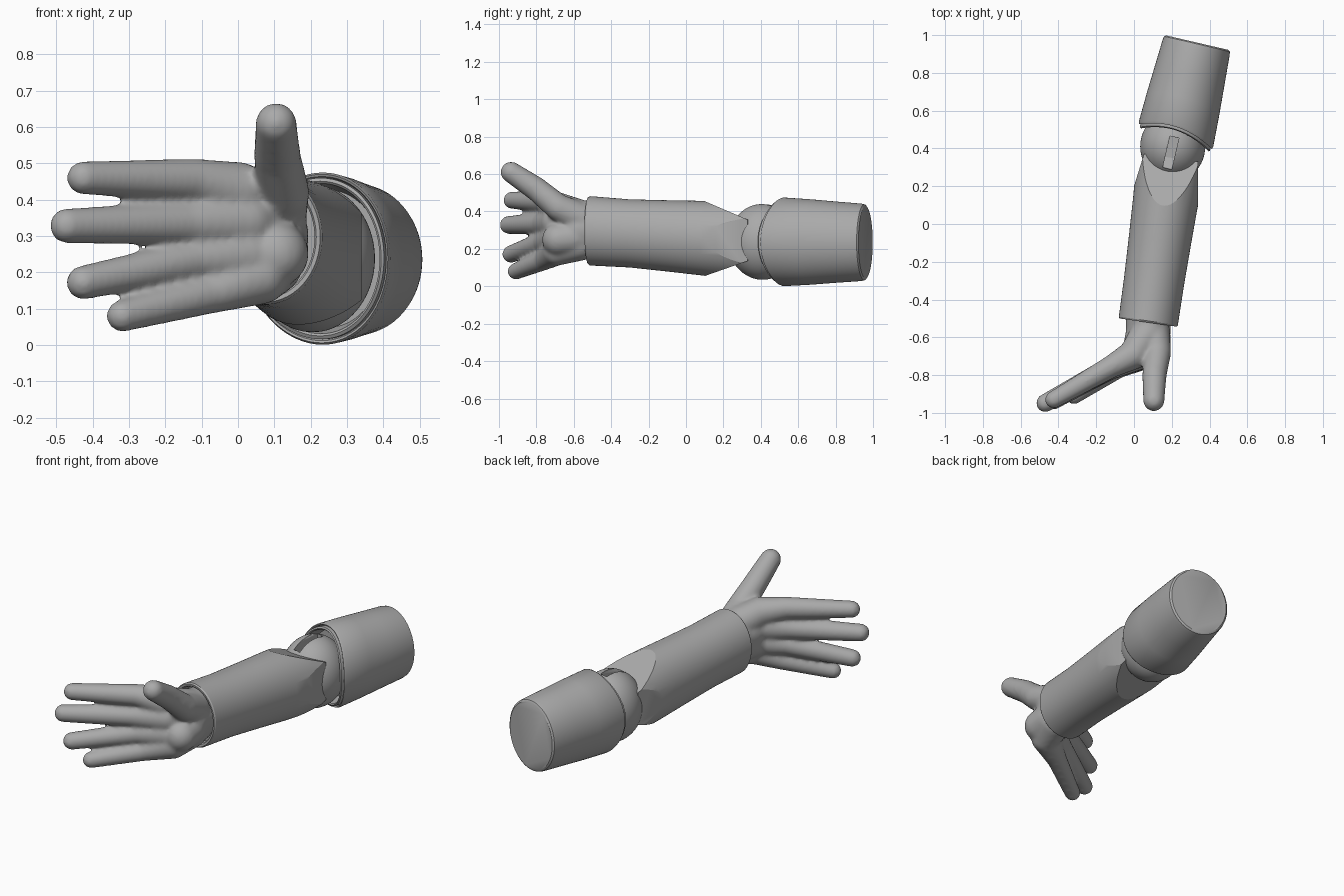
import bpy, bmesh, math
from mathutils import Vector, Matrix

cube = bpy.data.objects.get("Cube")
if cube:
    bpy.data.objects.remove(cube)

grey = bpy.data.materials.new("matte_grey")
grey.use_nodes = True
GREY = (0.4, 0.4, 0.4, 1)
grey.diffuse_color = GREY
grey.node_tree.nodes["Principled BSDF"].inputs["Base Color"].default_value = GREY


def finish(name, bm, angle=35):
    bmesh.ops.recalc_face_normals(bm, faces=bm.faces)
    mesh = bpy.data.meshes.new(name)
    bm.to_mesh(mesh)
    bm.free()
    mesh.materials.append(grey)
    obj = bpy.data.objects.new(name, mesh)
    bpy.context.collection.objects.link(obj)
    bpy.ops.object.select_all(action="DESELECT")
    obj.select_set(True)
    bpy.context.view_layer.objects.active = obj
    bpy.ops.object.shade_smooth_by_angle(angle=math.radians(angle))
    return obj


def tube(start, end, profile, saddle=0, tilt=0, sides=72):
    """Loft elliptical rings (t, width radius, height radius) along a line."""
    start, end = Vector(start), Vector(end)
    along = (end - start).normalized()
    up = Vector((0, 0, 1))
    across = along.cross(up).normalized()
    bm = bmesh.new()
    rings = []
    for t, rx, rz in profile:
        ring = []
        fade = max(0, 1 - max(t, 0))
        for i in range(sides):
            a = 2 * math.pi * i / sides
            shift = (saddle * math.sin(a) ** 2 + tilt * rx * math.cos(a)) * fade
            p = start.lerp(end, t) + across * rx * math.cos(a) + up * rz * math.sin(a)
            ring.append(bm.verts.new(p + along * shift))
        rings.append(ring)
    for a, b in zip(rings, rings[1:]):
        for i in range(sides):
            j = (i + 1) % sides
            bm.faces.new((a[i], a[j], b[j], b[i]))
    bm.faces.new(rings[0])
    bm.faces.new(rings[-1])
    return bm


# Upper arm sleeve with a stepped, saddle-shaped mouth
finish("upper_arm", tube((0.22, 0.465, 0.238), (0.335, 0.96, 0.235), [
    (0.12, 0.17, 0.19), (-0.03, 0.182, 0.207), (-0.04, 0.188, 0.213),
    (-0.03, 0.195, 0.222), (0.02, 0.195, 0.222), (0.0, 0.198, 0.226),
    (-0.005, 0.203, 0.232), (0.02, 0.207, 0.237), (0.35, 0.2, 0.228),
    (0.65, 0.191, 0.217), (0.95, 0.182, 0.207), (0.985, 0.179, 0.203),
    (1.0, 0.169, 0.193)], saddle=0.05, tilt=-0.1))

# Forearm: tapered tube with a lipped wrist opening
bm = tube((0.075, -0.52, 0.297), (0.2, 0.35, 0.24), [
    (0.06, 0.132, 0.157), (0.01, 0.136, 0.161), (0.0, 0.142, 0.167),
    (-0.002, 0.153, 0.179), (0.008, 0.158, 0.185), (0.03, 0.158, 0.185),
    (0.25, 0.16, 0.182), (0.5, 0.166, 0.191), (0.71, 0.172, 0.2),
    (0.85, 0.178, 0.203), (1.0, 0.18, 0.205)])
# Flats at the elbow end: above, below and on both sides
for point, normal in (((0, 0.1, 0.455), (0, 0.43, 1)),
                      ((0, 0.1, 0.055), (0, 0.35, -1)),
                      ((0.34, 0, 0), (1, 0, 0)),
                      ((0, 0.2, 0), (-1, 0.31, 0))):
    bmesh.ops.bisect_plane(bm, geom=bm.verts[:] + bm.edges[:] + bm.faces[:],
                           plane_co=point, plane_no=normal, clear_outer=True)
    bmesh.ops.holes_fill(bm, edges=[e for e in bm.edges if e.is_boundary], sides=0)
finish("forearm", bm, 20)

# Elbow ball with a slot cut in its top
bm = bmesh.new()
bmesh.ops.create_uvsphere(bm, u_segments=64, v_segments=40, radius=1,
                          matrix=Matrix.Translation((0.205, 0.41, 0.238))
                          @ Matrix.Diagonal((0.172, 0.185, 0.203, 1)))
ball = finish("elbow_ball", bm)
bm = bmesh.new()
bmesh.ops.create_cube(bm, size=1, matrix=Matrix.Translation((0.195, 0.377, 0.41))
                      @ Matrix.Rotation(-0.23, 4, "Z")
                      @ Matrix.Diagonal((0.048, 0.17, 0.14, 1)))
cutter = finish("slot_cutter", bm)
cutter.hide_render = True
cutter.hide_set(True)
cut = ball.modifiers.new("slot", "BOOLEAN")
cut.operation = "DIFFERENCE"
cut.solver = "EXACT"
cut.object = cutter

# Hand: each ray runs from the wrist through the palm to a fingertip (x, y, z, radius)
rays = {
    "index": [(0.085, -0.47, 0.36, 0.09), (0.08, -0.57, 0.37, 0.095), (0.0, -0.69, 0.425, 0.08),
              (-0.12, -0.755, 0.453, 0.06), (-0.425, -0.93, 0.46, 0.047)],
    "middle": [(0.075, -0.47, 0.3, 0.12), (0.075, -0.57, 0.3, 0.12), (0.02, -0.69, 0.34, 0.085),
               (-0.14, -0.77, 0.335, 0.06), (-0.47, -0.948, 0.328, 0.049)],
    "ring": [(0.075, -0.47, 0.27, 0.11), (0.075, -0.57, 0.27, 0.115), (0.02, -0.695, 0.25, 0.083),
             (-0.12, -0.765, 0.235, 0.057), (-0.425, -0.935, 0.172, 0.048)],
    "little": [(0.085, -0.47, 0.23, 0.08), (0.09, -0.57, 0.225, 0.09), (0.06, -0.69, 0.19, 0.08),
               (-0.08, -0.76, 0.14, 0.055), (-0.318, -0.91, 0.08, 0.045)],
    "thumb": [(0.1, -0.56, 0.36, 0.09), (0.125, -0.68, 0.42, 0.072),
              (0.108, -0.8, 0.52, 0.065), (0.105, -0.935, 0.61, 0.057)],
    "heel": [(0.1, -0.6, 0.26, 0.095), (0.105, -0.68, 0.25, 0.09)],
}


def capsule(bm, a, b):
    """Tapered link: a sphere split at its equator, one half around each end."""
    start, end = Vector(a[:3]), Vector(b[:3])
    turn = (end - start).to_track_quat("Z", "Y")
    sphere = bmesh.ops.create_uvsphere(bm, u_segments=24, v_segments=16, radius=1)
    for v in sphere["verts"]:
        centre, radius = (end, b[3]) if v.co.z > 0.001 else (start, a[3])
        v.co = centre + turn @ v.co * radius


bm = bmesh.new()
for ray in rays.values():
    for a, b in zip(ray, ray[1:]):
        capsule(bm, a, b)
hand = finish("hand", bm, 180)
remesh = hand.modifiers.new("blend", "REMESH")
remesh.mode = "VOXEL"
remesh.voxel_size = 0.01
remesh.use_smooth_shade = True
soften = hand.modifiers.new("soften", "SMOOTH")
soften.factor = 0.5
soften.iterations = 12
